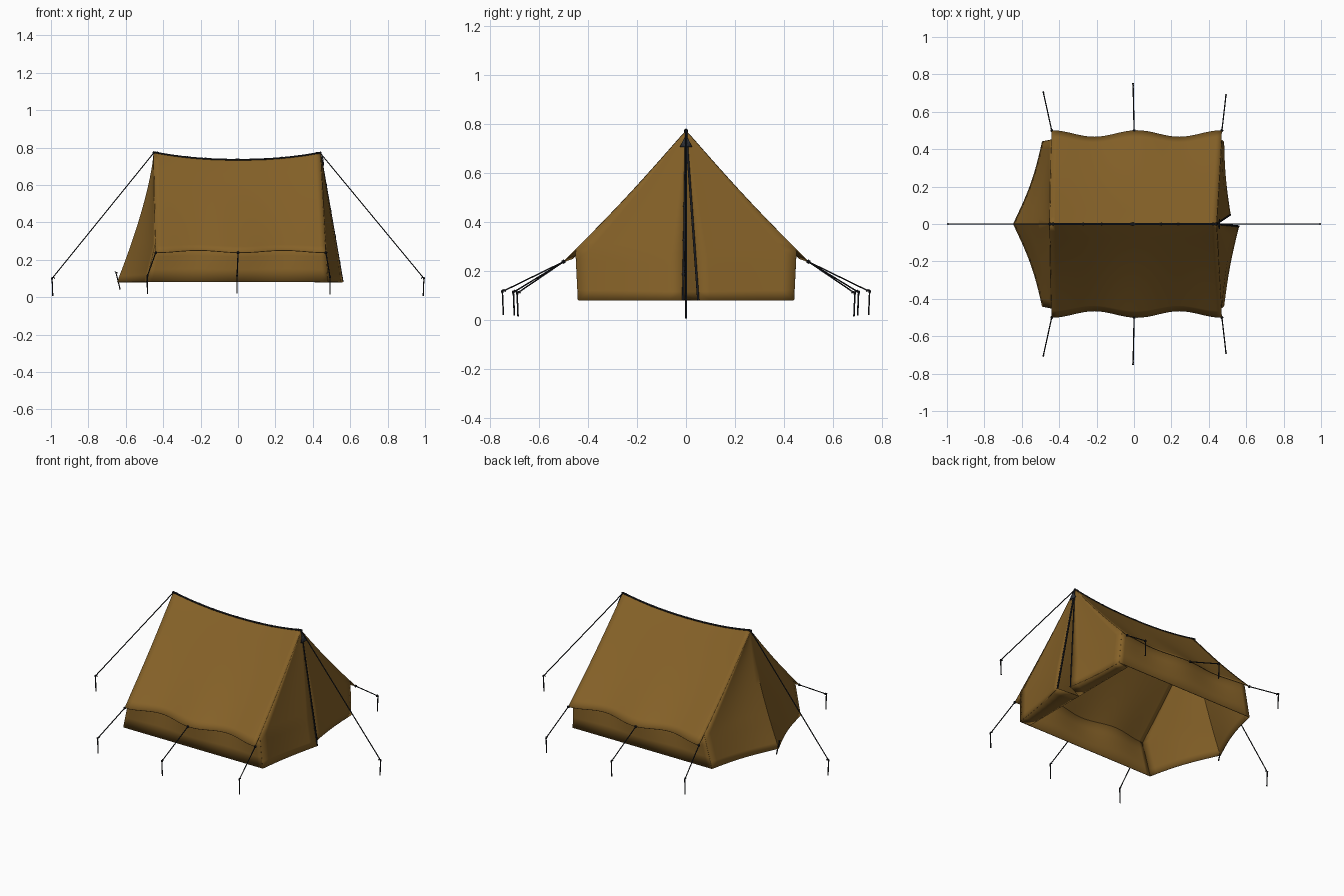
import bpy, bmesh, math
from mathutils import Vector as V

if "Cube" in bpy.data.objects:
    bpy.data.objects.remove(bpy.data.objects["Cube"])


def material(name, col):
    m = bpy.data.materials.new(name)
    m.diffuse_color = (*col, 1)
    m.use_nodes = True
    m.node_tree.nodes["Principled BSDF"].inputs["Base Color"].default_value = m.diffuse_color
    return m


CANVAS = material("tan canvas", (0.235, 0.12, 0.021))
BLACK = material("black cord", (0.012, 0.013, 0.016))
GREY = material("dark slate trim", (0.03, 0.034, 0.042))


def finish(name, bm, mat, thick=0.0):
    bmesh.ops.remove_doubles(bm, verts=bm.verts, dist=0.0002)
    bmesh.ops.recalc_face_normals(bm, faces=bm.faces)
    me = bpy.data.meshes.new(name)
    bm.to_mesh(me)
    bm.free()
    me.materials.append(mat)
    ob = bpy.data.objects.new(name, me)
    bpy.context.collection.objects.link(ob)
    if thick:
        mod = ob.modifiers.new("cloth", "SOLIDIFY")
        mod.thickness = thick
        mod.offset = 0
    bpy.context.view_layer.objects.active = ob
    ob.select_set(True)
    bpy.ops.object.shade_smooth_by_angle(angle=math.radians(35))
    ob.select_set(False)
    return ob


def sheet(bm, f, nu, nv):
    """Grid of quads through f(u, v), u and v from 0 to 1."""
    g = [[bm.verts.new(f(i / nu, j / nv)) for j in range(nv + 1)] for i in range(nu + 1)]
    for i in range(nu):
        for j in range(nv):
            bm.faces.new((g[i][j], g[i + 1][j], g[i + 1][j + 1], g[i][j + 1]))


def tube(name, pts, r, mat):
    cu = bpy.data.curves.new(name, "CURVE")
    cu.dimensions = "3D"
    cu.bevel_depth = r
    cu.bevel_resolution = 1
    cu.use_fill_caps = True
    sp = cu.splines.new("POLY")
    sp.points.add(len(pts) - 1)
    for p, q in zip(sp.points, pts):
        p.co = (*q, 1)
    cu.materials.append(mat)
    ob = bpy.data.objects.new(name, cu)
    bpy.context.collection.objects.link(ob)
    return ob


def knot(name, loc, size, mat):
    bm = bmesh.new()
    bmesh.ops.create_icosphere(bm, subdivisions=1, radius=1)
    for v in bm.verts:
        v.co = V(a * b for a, b in zip(v.co, size)) + V(loc)
    return finish(name, bm, mat)


# Shape of the cloth: sagging ridge, scalloped eave
def ridge(u):
    x = -0.45 + 0.89 * u
    return V((x, 0, 0.732 + 0.04 * min(1, abs(x) / 0.45) ** 2.2))


def roof(u, v, s):
    pull = (1 + math.cos(4 * math.pi * u)) / 2
    eave = V((-0.44 + 0.91 * u, 0.5, 0.237))
    p = ridge(u).lerp(eave, v)
    p.y -= 0.035 * (1 - pull) * v ** 2.5
    p.z += 0.012 * (1 - pull) * v ** 4 - 0.012 * math.sin(math.pi * v)
    p.y *= s
    return p


def corner(end, s):
    return V((-0.49 if end == 0 else 0.48, s * 0.44, 0.08))


def outline(end, t, s):
    k = 0.75
    if t <= k:
        return roof(end, 0.9 * t / k, s)
    return roof(end, 0.9, s).lerp(corner(end, s), (t - k) / (1 - k))


# Roof
bm = bmesh.new()
for s in (-1, 1):
    sheet(bm, lambda u, v: roof(u, v, s), 32, 14)
finish("roof", bm, CANVAS, 0.004)

# Low side walls
bm = bmesh.new()
for s in (-1, 1):
    sheet(bm, lambda u, v: roof(u, 0.9, s).lerp(corner(0, s).lerp(corner(1, s), u), v), 32, 3)
finish("side_walls", bm, CANVAS, 0.004)


# Closed rear end, swept out to a point on the ground
def rear_line(t):
    return V((-0.45 - 0.195 * t ** 1.4, 0, 0.77 - 0.69 * t))


def rear(t, w, s):
    p = rear_line(t).lerp(outline(0, t, s), w)
    p.x += 0.018 * math.sin(math.pi * w) * t
    return p


bm = bmesh.new()
for s in (-1, 1):
    sheet(bm, lambda t, w: rear(t, w, s), 20, 10)
finish("rear_end", bm, CANVAS, 0.004)


# Door end, two flaps with a narrow slit between them
def door_edge(t, s):
    foot = V((0.56, -0.012, 0.08)) if s < 0 else V((0.515, 0.05, 0.08))
    return ridge(1).lerp(foot, t)


def door(t, w, s):
    p = door_edge(t, s).lerp(outline(1, t, s), w)
    p.x -= 0.008 * math.sin(math.pi * w) * t
    return p


for s, side in ((-1, "left"), (1, "right")):
    bm = bmesh.new()
    sheet(bm, lambda t, w: door(t, w, s), 20, 8)
    finish(side + "_door_flap", bm, CANVAS, 0.004)
    tube(side + "_door_piping", [door_edge(t / 10, s) for t in range(11)], 0.005, BLACK)
    # Cloth turned in along the foot of the flap
    bm = bmesh.new()
    sheet(bm, lambda w, v: door(1, w, s).lerp(V((0.41, 0.43 * s * w, 0.08)), v), 8, 1)
    finish(side + "_door_sill", bm, CANVAS, 0.004)

# Dark peak patch and door toggles
bm = bmesh.new()
bm.faces.new([bm.verts.new(p) for p in ((0.451, 0, 0.755), (0.458, -0.026, 0.705), (0.458, 0.026, 0.705))])
finish("peak_patch", bm, GREY, 0.006)
for i in range(4):
    p = door_edge(0.25 + 0.2 * i, -1)
    knot("door_toggle", p, (0.006, 0.007, 0.014), BLACK)

# Ridge cord with knots
tube("ridge_cord", [ridge(i / 24) + V((0, 0, 0.003)) for i in range(25)], 0.005, BLACK)
for u in (0.02, 0.2, 0.31, 0.5, 0.67, 0.77, 0.98):
    knot("ridge_knot", ridge(u) + V((0, 0, 0.003)), (0.024 if u == 0.5 else 0.012, 0.008, 0.007), BLACK)


# Guy ropes, each with a hooked stake and an eyelet knot
def stake(top, out):
    o = V(out).normalized()
    t = V(top)
    foot = t - o * 0.004 - V((0, 0, 0.095))
    tube("stake", [foot, t, t + V((0, 0, 0.008)) - o * 0.006, t - o * 0.014], 0.0035, BLACK)


def guy(a, b):
    a, b = V(a), V(b)
    tube("guy_rope", [a, b], 0.0032, BLACK)
    knot("guy_eyelet", a, (0.009,) * 3, BLACK)
    knot("guy_slider", b, (0.006, 0.006, 0.009), BLACK)
    stake(b, (b.x - a.x, b.y - a.y, 0))


for s in (-1, 1):
    for u, x, y, z in ((0, -0.485, 0.705, 0.112), (0.484, -0.005, 0.75, 0.115), (1, 0.492, 0.69, 0.108)):
        guy(roof(u, 1, s), (x, y * s, z))
    guy(ridge((s + 1) / 2), (0.994 * s, 0, 0.1))

# Peg holding the rear point
tube("rear_peg", [(-0.63, 0, 0.04), (-0.652, 0, 0.13), (-0.66, 0, 0.138), (-0.644, 0, 0.128)], 0.0035, BLACK)
